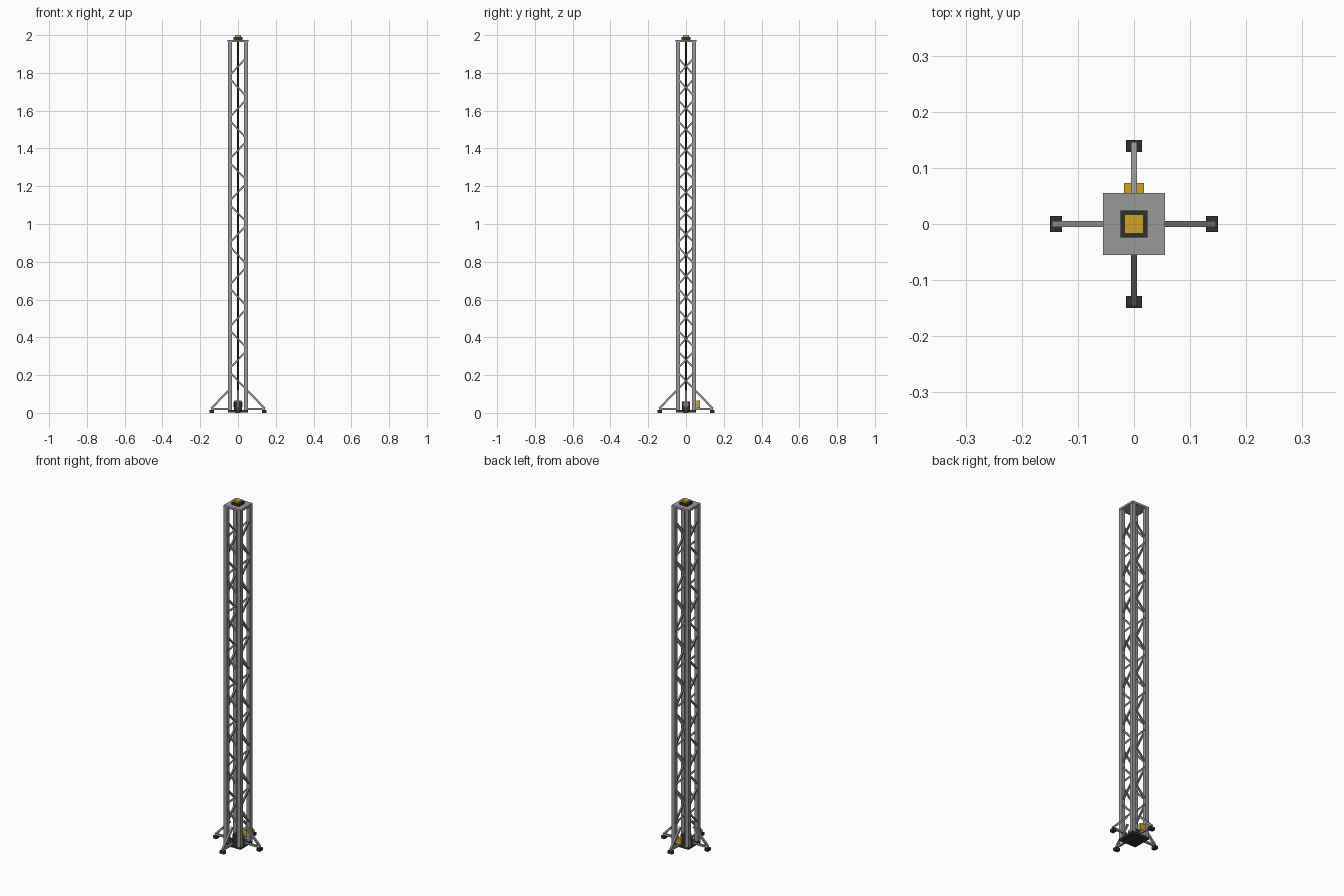
import bpy
from math import radians
from mathutils import Vector, Matrix

cube = bpy.data.objects.get("Cube")
if cube:
    bpy.data.objects.remove(cube, do_unlink=True)


def material(name, color):
    m = bpy.data.materials.new(name)
    m.use_nodes = True
    m.diffuse_color = (*color, 1)
    m.node_tree.nodes["Principled BSDF"].inputs["Base Color"].default_value = (*color, 1)
    return m


steel = material("steel grey", (0.33, 0.32, 0.33))
brace_grey = material("brace grey", (0.26, 0.27, 0.29))
black = material("charcoal", (0.03, 0.03, 0.033))
yellow = material("safety yellow", (0.64, 0.36, 0.02))


def box(name, center, size, mat):
    bpy.ops.mesh.primitive_cube_add(size=1, location=center)
    ob = bpy.context.object
    ob.name = name
    ob.data.transform(Matrix.Diagonal((*size, 1)))
    ob.data.materials.append(mat)
    return ob


def bar(name, a, b, width, mat):
    """Square bar between two points."""
    a, b = Vector(a), Vector(b)
    ob = box(name, (a + b) / 2, (width, width, (b - a).length), mat)
    ob.rotation_mode = "QUATERNION"
    ob.rotation_quaternion = (b - a).to_track_quat("Z", "Y")
    return ob


def cylinder(name, center, radius, depth, mat, rotation=(0, 0, 0)):
    bpy.ops.mesh.primitive_cylinder_add(vertices=16, radius=radius, depth=depth,
                                        location=center, rotation=rotation)
    ob = bpy.context.object
    ob.name = name
    ob.data.materials.append(mat)
    bpy.ops.object.shade_smooth_by_angle()
    return ob


# Base, top plate and beacon
box("base_plate", (0, 0, 0.009), (0.108, 0.108, 0.014), black)
box("top_plate", (0, 0, 1.969), (0.11, 0.11, 0.012), steel)
box("beacon_housing", (0, 0, 1.982), (0.048, 0.048, 0.014), black)
box("beacon_cap", (0, 0, 1.9945), (0.034, 0.034, 0.011), yellow)

# Corner posts
POST = 0.043
for sx in (-1, 1):
    for sy in (-1, 1):
        box("corner_post", (sx * POST, sy * POST, 0.989), (0.022, 0.022, 1.95), steel)

# Zigzag lattice: front and back run alike, the two sides run opposite
for i in range(16):
    z = 0.17 + i * 0.1109
    tilt = 0.046 if i % 2 else -0.046
    for s in (-1, 1):
        bar("face_brace", (-POST, s * POST, z - tilt), (POST, s * POST, z + tilt),
            0.009, brace_grey)
        bar("side_brace", (s * POST, -POST, z - s * tilt), (s * POST, POST, z + s * tilt),
            0.009, brace_grey)

# Hoist cable and winch inside the mast
cylinder("hoist_cable", (0, 0, 1.0), 0.004, 1.93, black)
box("winch_body", (0, 0, 0.037), (0.042, 0.042, 0.044), black)
cylinder("winch_drum", (0, 0, 0.045), 0.013, 0.05, brace_grey, (0, radians(90), 0))

# Outriggers with pads on all four sides
for d in (Vector((1, 0, 0)), Vector((-1, 0, 0)), Vector((0, 1, 0)), Vector((0, -1, 0))):
    up = Vector((0, 0, 1))
    across = Vector((abs(d.y), abs(d.x), 0))
    along = Vector((abs(d.x), abs(d.y), 0))
    bar("outrigger_beam", d * 0.05 + up * 0.021, d * 0.143 + up * 0.021, 0.011, steel)
    bar("outrigger_strut", d * 0.05 + up * 0.118, d * 0.142 + up * 0.023, 0.011, steel)
    box("foot_pad", d * 0.139 + up * 0.008, along * 0.022 + across * 0.028 + up * 0.016, black)

# Control box on the back
box("control_box", (0, 0.064, 0.046), (0.035, 0.018, 0.038), yellow)
